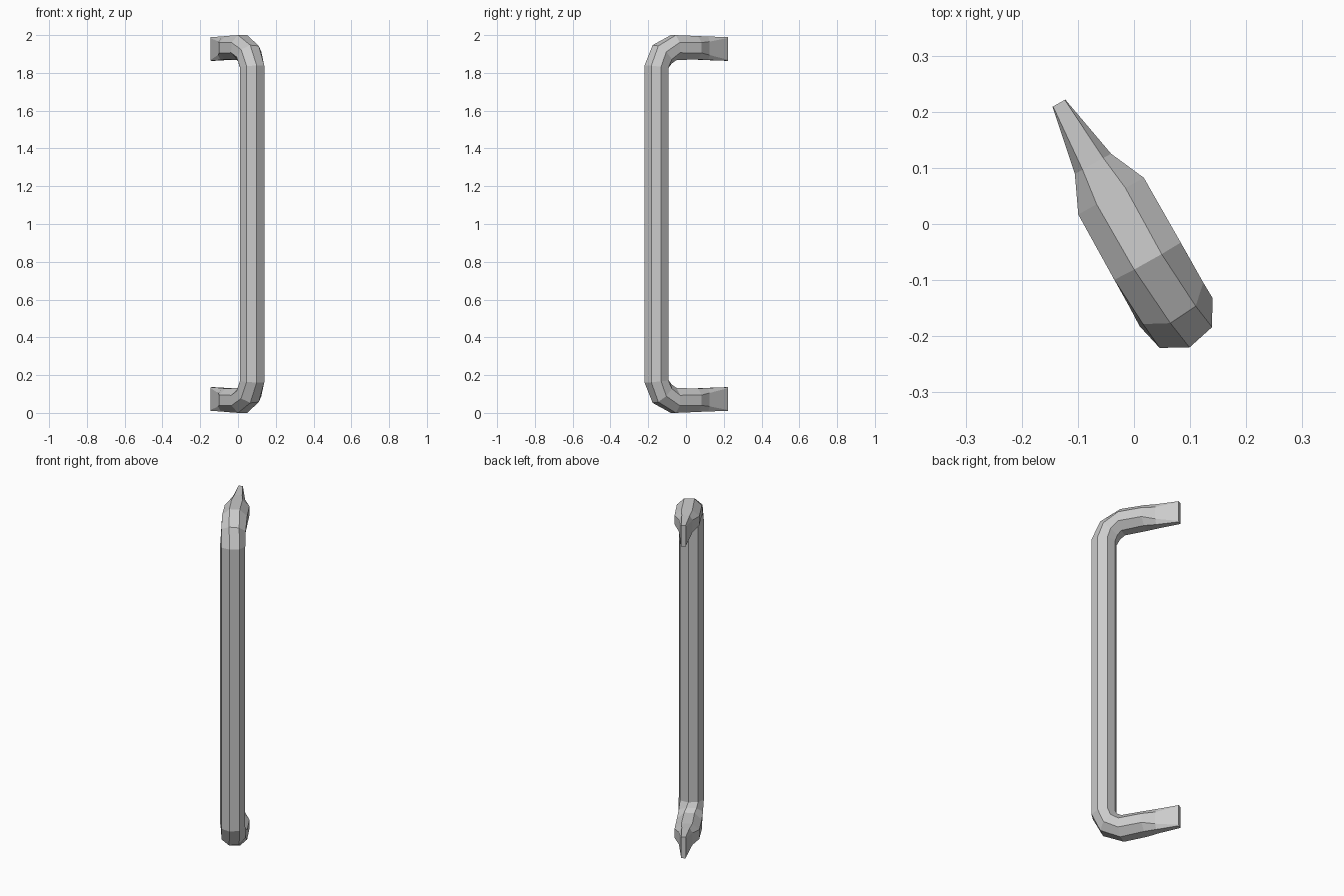
import bpy, bmesh, math
from mathutils import Vector

if "Cube" in bpy.data.objects:
    bpy.data.objects.remove(bpy.data.objects["Cube"])

U = Vector((-0.489, 0.872, 0))      # direction from bar towards the mounting ends
V = Vector((0.872, 0.489, 0))       # sideways across the handle
Z = Vector((0, 0, 1))
BAR = Vector((0.075, -0.157, 0))    # axis of the grip bar
SIDES = 8

# half path: u, z, tilt of outer normal, half depth, half width, phase, squareness
HALF = [
    (0.427, 0.073, 90, 0.063, 0.013, -22.5, 2.4),
    (0.303, 0.070, 90, 0.062, 0.037, -22.5, 1.5),
    (0.237, 0.067, 90, 0.062, 0.067, -22.5, 1.15),
    (0.105, 0.066, 88, 0.066, 0.068, -22.5, 1.08),
    (0.035, 0.102, 46, 0.068, 0.068, -15, 1.05),
    (0.000, 0.168, 6, 0.067, 0.069, -8, 1.03),
]


def ring(bm, u, z, tilt, depth, width, phase, square, flip):
    t = math.radians(tilt)
    normal = -U * math.cos(t) - Z * math.sin(t)
    centre = BAR + U * u + Z * z
    verts = []
    for i in range(SIDES):
        a = math.radians(phase + 360 * i / SIDES)
        w = max(-1, min(1, square * math.cos(a))) * depth
        v = max(-1, min(1, square * math.sin(a))) * width
        p = centre + normal * w + V * v
        if flip:
            p.z = 2 - p.z
        verts.append(bm.verts.new(p))
    return verts


# one continuous tube: lower end, bar, mirrored upper end
bm = bmesh.new()
rings = [ring(bm, *s, False) for s in HALF] + [ring(bm, *s, True) for s in reversed(HALF)]
for r0, r1 in zip(rings, rings[1:]):
    for i in range(SIDES):
        j = (i + 1) % SIDES
        bm.faces.new((r0[i], r0[j], r1[j], r1[i]))
bm.faces.new(rings[0])
bm.faces.new(rings[-1])
bmesh.ops.recalc_face_normals(bm, faces=bm.faces)

mesh = bpy.data.meshes.new("pull_handle")
bm.to_mesh(mesh)
bm.free()
handle = bpy.data.objects.new("pull_handle", mesh)
bpy.context.collection.objects.link(handle)
